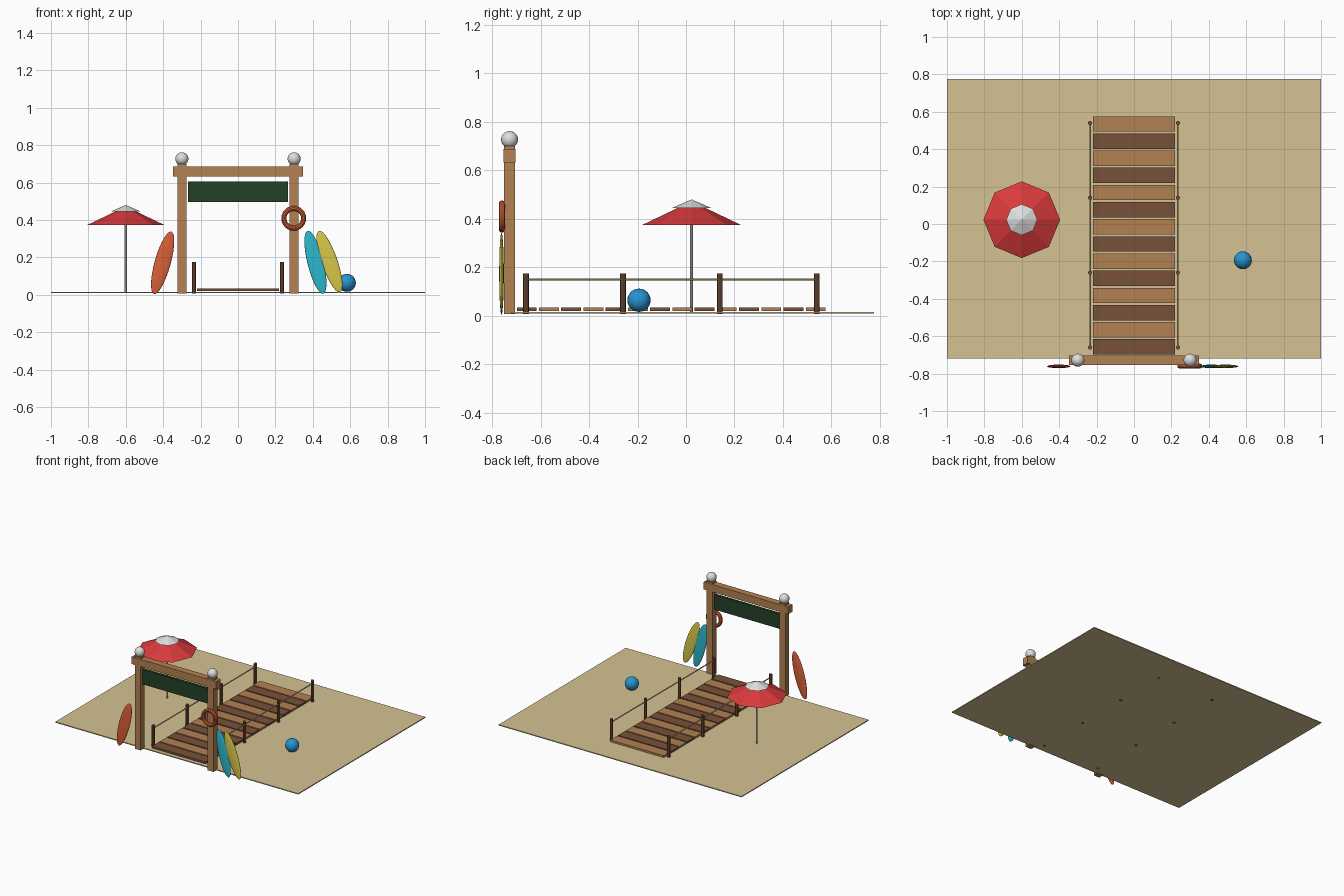
import bpy, math

if "Cube" in bpy.data.objects:
    bpy.data.objects.remove(bpy.data.objects["Cube"])

def lin(c):
    c /= 255
    return c / 12.92 if c <= 0.04045 else ((c + 0.055) / 1.055) ** 2.4

def mat(name, r, g, b):
    m = bpy.data.materials.new(name)
    m.diffuse_color = (lin(r), lin(g), lin(b), 1)
    m.use_nodes = True
    m.node_tree.nodes["Principled BSDF"].inputs["Base Color"].default_value = m.diffuse_color
    return m

SAND = mat("sand", 213, 194, 147)
LIGHT = mat("light wood", 178, 129, 82)
DARK = mat("dark wood", 119, 81, 56)
GREEN = mat("dark green", 36, 64, 38)
WHITE = mat("white", 222, 222, 222)
RED = mat("red", 218, 58, 60)
ORANGE = mat("orange", 216, 96, 56)
CYAN = mat("cyan", 44, 184, 205)
YELLOW = mat("yellow", 216, 200, 74)
BLUE = mat("blue", 40, 148, 208)

def finish(name, m, smooth=False):
    o = bpy.context.object
    o.name = name
    o.data.materials.append(m)
    if smooth:
        bpy.ops.object.shade_smooth_by_angle(angle=math.radians(35))
    return o

def box(name, m, x0, x1, y0, y1, z0, z1):
    bpy.ops.mesh.primitive_cube_add(size=1, location=((x0 + x1) / 2, (y0 + y1) / 2, (z0 + z1) / 2))
    o = finish(name, m)
    o.scale = (x1 - x0, y1 - y0, z1 - z0)

def rod(name, m, r, length, loc, rot=(0, 0, 0), sides=8):
    bpy.ops.mesh.primitive_cylinder_add(vertices=sides, radius=r, depth=length, location=loc, rotation=rot)
    finish(name, m)

def cone(name, m, r, z0, z1, x, y):
    bpy.ops.mesh.primitive_cone_add(vertices=8, radius1=r, radius2=0, depth=z1 - z0,
                                    location=(x, y, (z0 + z1) / 2))
    finish(name, m)

def ball(name, m, loc, scale, rot=(0, 0, 0), seg=20, rings=12):
    bpy.ops.mesh.primitive_uv_sphere_add(segments=seg, ring_count=rings, radius=1, location=loc, rotation=rot)
    o = finish(name, m, True)
    o.scale = scale

# Sand base
box("sand_base", SAND, -1, 1, -0.72, 0.775, 0.009, 0.016)

# Boardwalk planks, alternating wood tones
for i in range(14):
    y = 0.535 - i * 0.0917
    box(f"plank_{i}", DARK if i % 2 else LIGHT, -0.22, 0.22, y - 0.041, y + 0.041, 0.02, 0.034)

# Railing posts and ropes
for s in (-1, 1):
    for i in range(4):
        rod("rail_post", DARK, 0.0115, 0.167, (s * 0.235, -0.66 + 0.4 * i, 0.0905))
    rod("rail_rope", SAND, 0.0045, 1.2, (s * 0.235, -0.06, 0.15), (math.pi / 2, 0, 0), 6)

# Gate: posts, globes, beam and sign board
for s in (-1, 1):
    box("gate_post", LIGHT, s * 0.3 - 0.024, s * 0.3 + 0.024, -0.751, -0.705, 0.008, 0.70)
    ball("gate_globe", WHITE, (s * 0.3, -0.728, 0.727), (0.035,) * 3)
box("gate_beam", LIGHT, -0.348, 0.348, -0.753, -0.703, 0.632, 0.687)
box("sign_board", GREEN, -0.268, 0.268, -0.738, -0.718, 0.497, 0.607)

# Life ring hung on the right post
bpy.ops.mesh.primitive_torus_add(major_radius=0.053, minor_radius=0.0135, major_segments=24,
                                 minor_segments=10, location=(0.298, -0.759, 0.409),
                                 rotation=(math.pi / 2, 0, 0))
finish("life_ring", ORANGE, True)

# Surfboards
for name, m, x, z, deg in (("orange", ORANGE, -0.403, 0.171, 15.5), ("cyan", CYAN, 0.414, 0.174, -14),
                           ("yellow", YELLOW, 0.489, 0.178, -19)):
    ball(name + "_surfboard", m, (x, -0.761, z), (0.043, 0.0095, 0.1735), (0, math.radians(deg), 0), 20, 14)

# Parasol
rod("parasol_pole", WHITE, 0.0055, 0.43, (-0.6, 0.023, 0.225))
cone("parasol_canopy", RED, 0.205, 0.374, 0.472, -0.6, 0.023)
cone("parasol_cap", WHITE, 0.083, 0.444, 0.48, -0.6, 0.023)

# Beach ball
ball("beach_ball", BLUE, (0.582, -0.194, 0.064), (0.048,) * 3)
